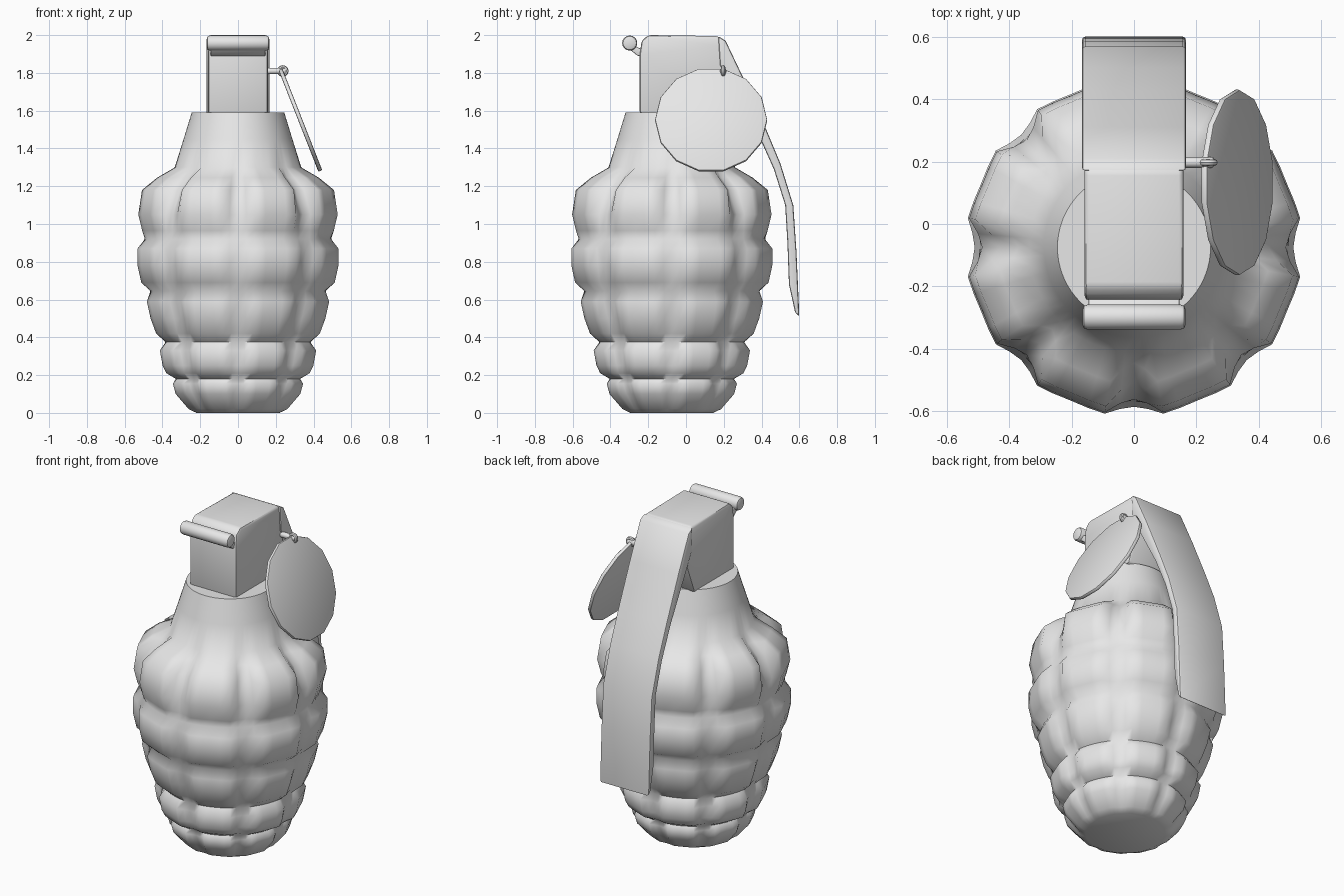
import bpy
import bmesh
from math import pi, sin, cos, radians, atan2
from mathutils import Matrix, Vector

cube = bpy.data.objects.get("Cube")
if cube:
    bpy.data.objects.remove(cube, do_unlink=True)

# Single grey material
grey = bpy.data.materials.new("light grey")
grey.use_nodes = True
colour = (0.8, 0.8, 0.8, 1)
grey.diffuse_color = colour
grey.node_tree.nodes["Principled BSDF"].inputs["Base Color"].default_value = colour


def finish(name, bm, bevel=0.0, angle=40, segments=2):
    """Turn a bmesh into a shaded object, with an optional rounded edge."""
    bmesh.ops.recalc_face_normals(bm, faces=bm.faces)
    mesh = bpy.data.meshes.new(name)
    bm.to_mesh(mesh)
    bm.free()
    obj = bpy.data.objects.new(name, mesh)
    bpy.context.collection.objects.link(obj)
    mesh.materials.append(grey)
    bpy.ops.object.select_all(action="DESELECT")
    obj.select_set(True)
    bpy.context.view_layer.objects.active = obj
    if bevel:
        mod = obj.modifiers.new("rounded edges", "BEVEL")
        mod.width = bevel
        mod.segments = segments
        mod.limit_method = "ANGLE"
        mod.angle_limit = radians(35)
        bpy.ops.object.modifier_apply(modifier=mod.name)
    bpy.ops.object.shade_smooth_by_angle(angle=radians(angle))
    return obj


def prism(name, outline, half_width, bevel):
    """Extrude a side outline (y, z) across x."""
    bm = bmesh.new()
    face = bm.faces.new([bm.verts.new((-half_width, y, z)) for y, z in outline])
    out = bmesh.ops.extrude_face_region(bm, geom=[face])
    moved = [v for v in out["geom"] if isinstance(v, bmesh.types.BMVert)]
    bmesh.ops.translate(bm, verts=moved, vec=(2 * half_width, 0, 0))
    return finish(name, bm, bevel)


def rod(name, centre, radius, length, axis, sides, bevel, angle=40):
    """Cylinder centred on a point and pointing along an axis."""
    bm = bmesh.new()
    turn = Vector((0, 0, 1)).rotation_difference(Vector(axis)).to_matrix().to_4x4()
    bmesh.ops.create_cone(bm, cap_ends=True, segments=sides, radius1=radius,
                          radius2=radius, depth=length,
                          matrix=Matrix.Translation(centre) @ turn)
    return finish(name, bm, bevel, angle)


# Segmented body: (height, lobe radius, depth of the upright grooves)
BODY_Y = -0.075
rings = [
    (0.0, 0.22, 0.0), (0.02, 0.265, 0.01), (0.10, 0.335, 0.03), (0.155, 0.35, 0.02),
    (0.18, 0.33, 0.0), (0.21, 0.385, 0.02), (0.25, 0.405, 0.035), (0.33, 0.42, 0.03),
    (0.375, 0.385, 0.0), (0.42, 0.44, 0.03), (0.50, 0.47, 0.04), (0.59, 0.49, 0.03),
    (0.645, 0.465, 0.0), (0.69, 0.52, 0.03), (0.78, 0.54, 0.04), (0.87, 0.54, 0.03),
    (0.92, 0.495, 0.0), (0.965, 0.515, 0.025), (1.05, 0.536, 0.05), (1.18, 0.516, 0.085),
    (1.245, 0.435, 0.065), (1.30, 0.335, 0.0), (1.45, 0.288, 0.0), (1.59, 0.245, 0.0),
]
# One lobe: (angle in degrees, share of groove depth, flattening of the face)
lobe = [(0, 1, 0), (5, 0.7, 0), (10, 0, 0), (16, 0, 0.6), (22.5, 0, 1),
        (29, 0, 0.6), (35, 0, 0), (40, 0.7, 0)]
bm = bmesh.new()
loops = []
for z, radius, depth in rings:
    loop = []
    for k in range(8):
        for degrees, groove, flat in lobe:
            a = radians(45 * k + degrees)
            r = radius - depth * groove
            if depth:
                r *= 1 - 0.018 * flat
            loop.append(bm.verts.new((r * cos(a), BODY_Y + r * sin(a), z)))
    loops.append(loop)
for low, high in zip(loops, loops[1:]):
    for i in range(len(low)):
        j = (i + 1) % len(low)
        bm.faces.new((low[i], low[j], high[j], high[i]))
bm.faces.new(loops[0])
bm.faces.new(loops[-1])
finish("segmented_body", bm, angle=65)

# Fuze head on the neck
prism("fuze_head", [(-0.245, 1.58), (-0.245, 1.90), (-0.235, 1.97), (-0.20, 2.0),
                    (0.17, 1.995), (0.21, 1.95), (0.24, 1.83), (0.14, 1.58)], 0.158, 0.015)

# Hinge roll and the lip that carries it
rod("hinge_roll", (0, -0.298, 1.958), 0.04, 0.33, (1, 0, 0), 16, 0.015)
prism("hinge_lip", [(-0.22, 1.89), (-0.255, 1.89), (-0.30, 1.925), (-0.29, 1.95),
                    (-0.22, 1.92)], 0.145, 0.005)

# Safety lever bent down the back
prism("safety_lever", [(0.17, 1.995), (0.21, 1.97), (0.31, 1.76), (0.425, 1.50),
                       (0.50, 1.32), (0.568, 1.10), (0.585, 0.85), (0.60, 0.51),
                       (0.578, 0.53), (0.545, 0.68), (0.537, 0.90), (0.525, 1.10),
                       (0.465, 1.29), (0.38, 1.48), (0.28, 1.66), (0.18, 1.84)], 0.167, 0.012)

# Pull pin, its eyelet and the tilted disc
rod("pull_pin", (0.19, 0.197, 1.81), 0.017, 0.13, (1, 0, 0), 12, 0.005)
top, bottom = Vector((0.222, 0.133, 1.825)), Vector((0.438, 0.133, 1.275))
slope = (bottom - top).normalized()
normal = Vector((-slope.z, 0, slope.x))
rod("pull_disc", (top + bottom) / 2, 0.297, 0.022, normal, 14, 0.007)

bm = bmesh.new()
loops = []
for i in range(12):
    a = 2 * pi * i / 12
    out = Vector((cos(a), 0, sin(a)))
    centre = Vector((0.237, 0.197, 1.81)) + 0.02 * out
    loops.append([bm.verts.new(centre + 0.011 * (cos(b) * out + sin(b) * Vector((0, 1, 0))))
                  for b in (2 * pi * j / 8 for j in range(8))])
for i in range(12):
    here, there = loops[i], loops[(i + 1) % 12]
    for j in range(8):
        k = (j + 1) % 8
        bm.faces.new((here[j], here[k], there[k], there[j]))
finish("pin_eyelet", bm)
